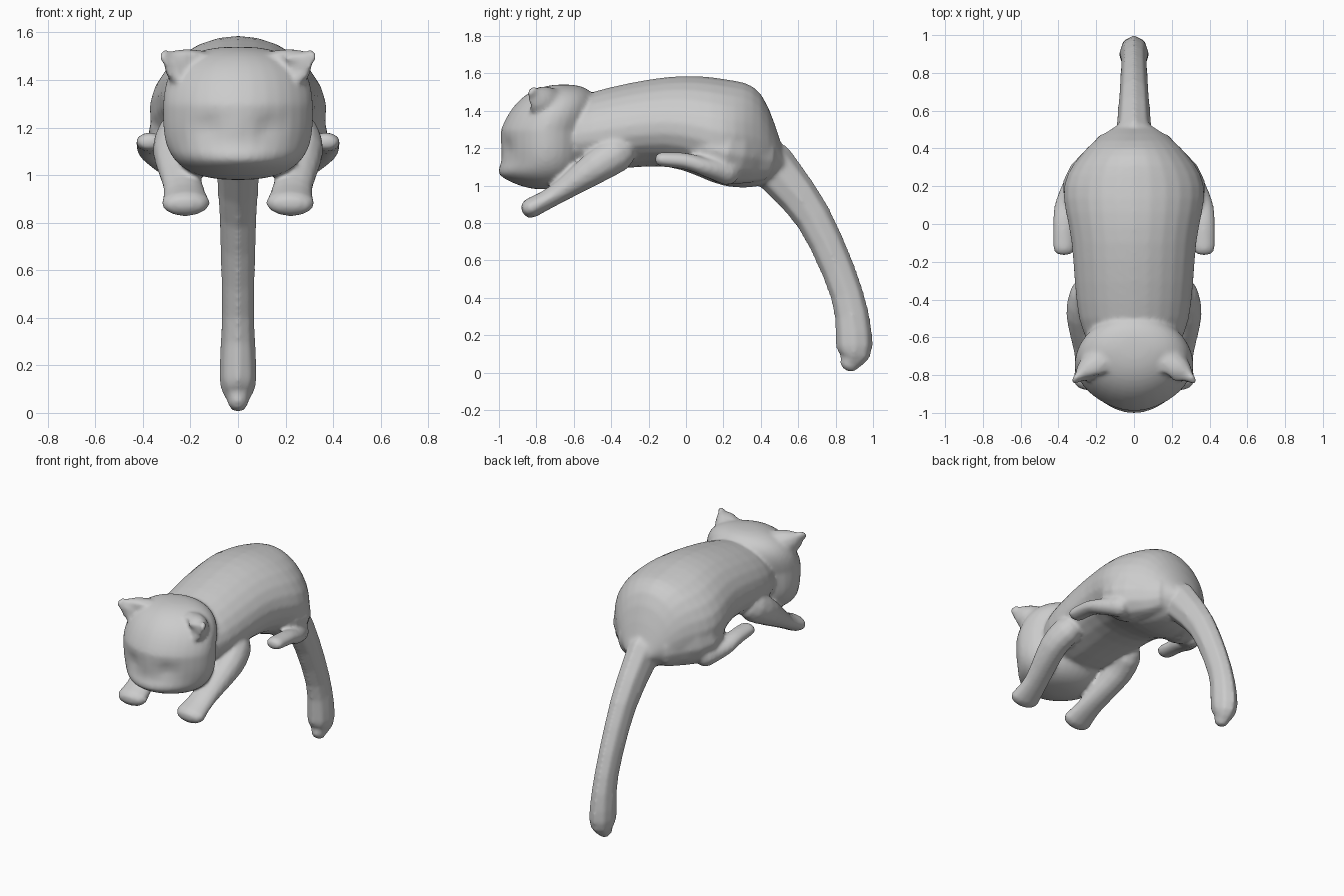
import bpy, bmesh, math
from mathutils import Vector

if "Cube" in bpy.data.objects:
    bpy.data.objects.remove(bpy.data.objects["Cube"])

FUR = (.6, .6, .6, 1)
fur = bpy.data.materials.new("grey_fur")
fur.use_nodes = True
fur.diffuse_color = FUR
fur.node_tree.nodes["Principled BSDF"].inputs["Base Color"].default_value = FUR
parts = []


def loft(name, rings):
    """Skin a list of closed rings and cap both ends."""
    mesh_builder = bmesh.new()
    loops = [[mesh_builder.verts.new(point) for point in ring] for ring in rings]
    for lower, upper in zip(loops, loops[1:]):
        for i in range(len(lower)):
            mesh_builder.faces.new((lower[i - 1], lower[i], upper[i], upper[i - 1]))
    mesh_builder.faces.new(loops[0])
    mesh_builder.faces.new(loops[-1])
    bmesh.ops.recalc_face_normals(mesh_builder, faces=mesh_builder.faces)
    mesh = bpy.data.meshes.new(name)
    mesh_builder.to_mesh(mesh)
    mesh_builder.free()
    mesh.materials.append(fur)
    part = bpy.data.objects.new(name, mesh)
    bpy.context.collection.objects.link(part)
    parts.append(part)


def circle(sides):
    """Points of a unit circle."""
    angles = [math.tau * i / sides for i in range(sides)]
    return [(math.cos(angle), math.sin(angle)) for angle in angles]


def smooth(keys, steps):
    """Run a smooth curve through key rows of any length."""
    keys = [Vector(key) for key in keys]
    padded = [keys[0], *keys, keys[-1]]
    rows = []
    for before, start, end, after in zip(padded, padded[1:], padded[2:], padded[3:]):
        leave, arrive = (end - before) / 2, (after - start) / 2
        for step in range(steps):
            t = step / steps
            blend = t * t * (3 - 2 * t)
            rows.append(start.lerp(end, blend)
                        + leave * t * (1 - t) ** 2 - arrive * t * t * (1 - t))
    return rows + [keys[-1]]


def tube(name, keys, sides=12, steps=3, hollow=None):
    """Limb through rows of x, y, z, half width, half height, with rounded tips."""
    rows = smooth(keys, steps)
    stations = [(Vector(row[:3]), row[3], row[4]) for row in rows]
    centres = [station[0] for station in stations]
    first_way = (centres[0] - centres[1]).normalized()
    last_way = (centres[-1] - centres[-2]).normalized()
    first, last = stations[0], stations[-1]
    for reach, scale in ((.6, .8), (.9, .3)):
        for end, way, index in ((first, first_way, 0), (last, last_way, len(stations) + 1)):
            centre, width, height = end
            tip = (centre + way * height * reach, width * scale, height * scale)
            stations.insert(index, tip)
    rings = []
    for i, (centre, width, height) in enumerate(stations):
        ahead = stations[min(i + 1, len(stations) - 1)][0]
        tangent = (ahead - stations[max(i - 1, 0)][0]).normalized()
        side = Vector((1, 0, 0))
        side = (side - tangent * side.dot(tangent)).normalized()
        up = tangent.cross(side)
        ring = []
        for c, s in circle(sides):
            offset = side * c * width + up * s * height
            if hollow and offset.normalized().dot(hollow) > .5:
                offset *= .5
            ring.append(centre + offset)
        rings.append(ring)
    loft(name, rings)


def pair(name, keys, **options):
    """Left and right copies of a limb."""
    for label, sign in (("left", 1), ("right", -1)):
        mirrored = [(x * sign, *rest) for x, *rest in keys]
        tube(label + "_" + name, mirrored, **options)


# Torso rows: y, bottom, top, half width; sides lean in toward the spine
torso = smooth([(-.7, 1.1, 1.4, .2), (-.5, 1.08, 1.5, .29), (-.1, 1.1, 1.58, .33),
                (.2, 1, 1.57, .37), (.4, 1, 1.49, .25), (.53, 1.08, 1.16, .08)], 4)
loft("body", [[(c * width * (1 - .1 * s), y, (low + high + s * (high - low)) / 2)
               for c, s in circle(24)] for y, low, high, width in torso])


def head_ring(u, sides=32):
    """Level slice of the head, with sloped brow, muzzle and shallow eye sockets."""
    z = 1.26 + .28 * u
    size = (1 - abs(u) ** 3) ** .4
    middle = -.75 + .4 * max(0, z - 1.3)
    muzzle = .05 * math.exp(-((z - 1.06) / .05) ** 2)
    ring = []
    for c, s in circle(sides):
        x, y = c * .315 * size, middle + s * .24 * size
        if s < 0:
            socket = ((abs(x) - .13) / .06) ** 2 + ((z - 1.2) / .05) ** 2
            y += .02 * math.exp(-socket) + muzzle * s - .08 * size * s * (1 + s)
        ring.append((x, y, z))
    return ring


# Head
LEVELS = 24
loft("head", [head_ring(-math.cos(math.pi * level / LEVELS) * .999)
              for level in range(LEVELS + 1)])

# Ears with hollow fronts
pair("ear", [(.18, -.74, 1.43, .1, .1), (.25, -.79, 1.46, .07, .08),
             (.295, -.82, 1.49, .025, .045)], hollow=Vector((.2, -.9, .1)))

# Front legs ending in wide paws
pair("front_leg", [(.25, -.37, 1.17, .09, .1), (.27, -.48, 1.1, .09, .09),
                   (.23, -.7, .95, .085, .055), (.22, -.83, .88, .105, .055)])

# Haunches and hind feet
pair("haunch", [(.2, .05, 1.22, .12, .1), (.22, .2, 1.18, .16, .17),
                (.15, .36, 1.15, .1, .14)])
pair("hind_foot", [(.37, -.13, 1.14, .06, .04), (.37, 0, 1.13, .06, .045),
                   (.36, .1, 1.1, .06, .05), (.3, .22, 1.07, .07, .07)])

# Hanging tail
tube("tail", [(0, .45, 1.12, .1, .13), (0, .68, .83, .08, .1), (0, .86, .42, .07, .09),
              (0, .9, .14, .08, .1), (0, .88, .06, .05, .06)], sides=8)

# Merge every part into one soft skin
bpy.ops.object.select_all(action="DESELECT")
for part in parts:
    part.select_set(True)
skin = parts[0]
bpy.context.view_layer.objects.active = skin
bpy.ops.object.join()
skin.name = "cat_body"
remesh = skin.modifiers.new("merge", "REMESH")
remesh.mode = "VOXEL"
remesh.voxel_size = .012
remesh.use_smooth_shade = True
soften = skin.modifiers.new("soften", "SMOOTH")
soften.factor = .5
soften.iterations = 8
